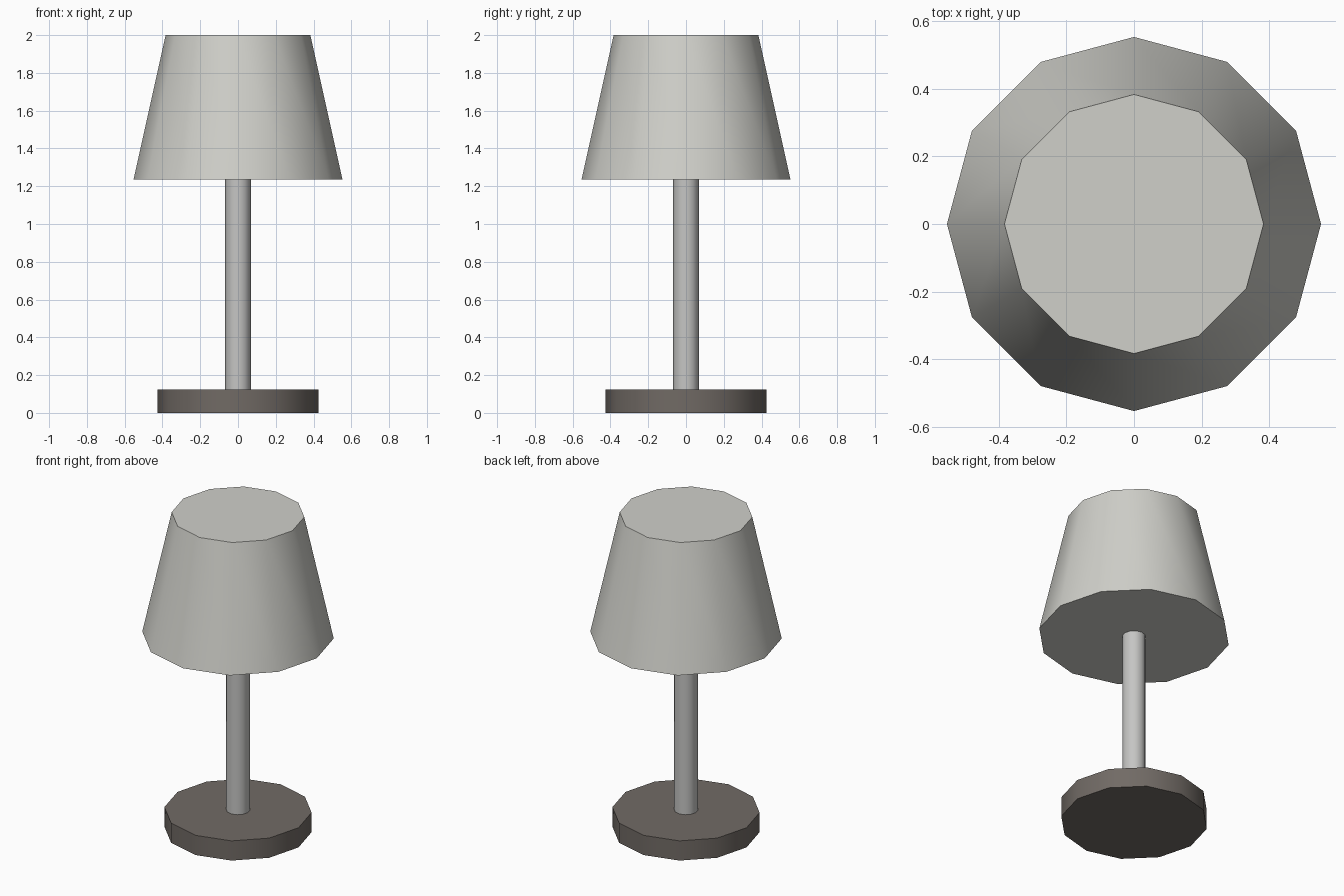
import bpy
import math

cube = bpy.data.objects.get("Cube")
if cube:
    bpy.data.objects.remove(cube, do_unlink=True)

SIDES = 12


def material(name, colour):
    mat = bpy.data.materials.new(name)
    mat.use_nodes = True
    mat.diffuse_color = colour
    mat.node_tree.nodes["Principled BSDF"].inputs["Base Color"].default_value = colour
    return mat


def tapered_disc(name, bottom, top, r_bottom, r_top, mat):
    """Closed twelve-sided cone section with smooth sides and crisp rims."""
    bpy.ops.mesh.primitive_cone_add(
        vertices=SIDES, radius1=r_bottom, radius2=r_top, depth=top - bottom,
        location=(0, 0, (bottom + top) / 2))
    obj = bpy.context.object
    obj.name = name
    obj.data.materials.append(mat)
    bpy.ops.object.shade_smooth_by_angle(angle=math.radians(45))
    return obj


shade_fabric = material("pale warm grey", (0.63, 0.63, 0.59, 1))
pole_metal = material("light grey", (0.56, 0.56, 0.55, 1))
base_finish = material("dark brown grey", (0.165, 0.145, 0.13, 1))

# Weighted foot, upright and closed shade
tapered_disc("base", 0, 0.125, 0.425, 0.425, base_finish)
tapered_disc("pole", 0.125, 1.235, 0.068, 0.068, pole_metal)
tapered_disc("lampshade", 1.235, 2.0, 0.553, 0.383, shade_fabric)
